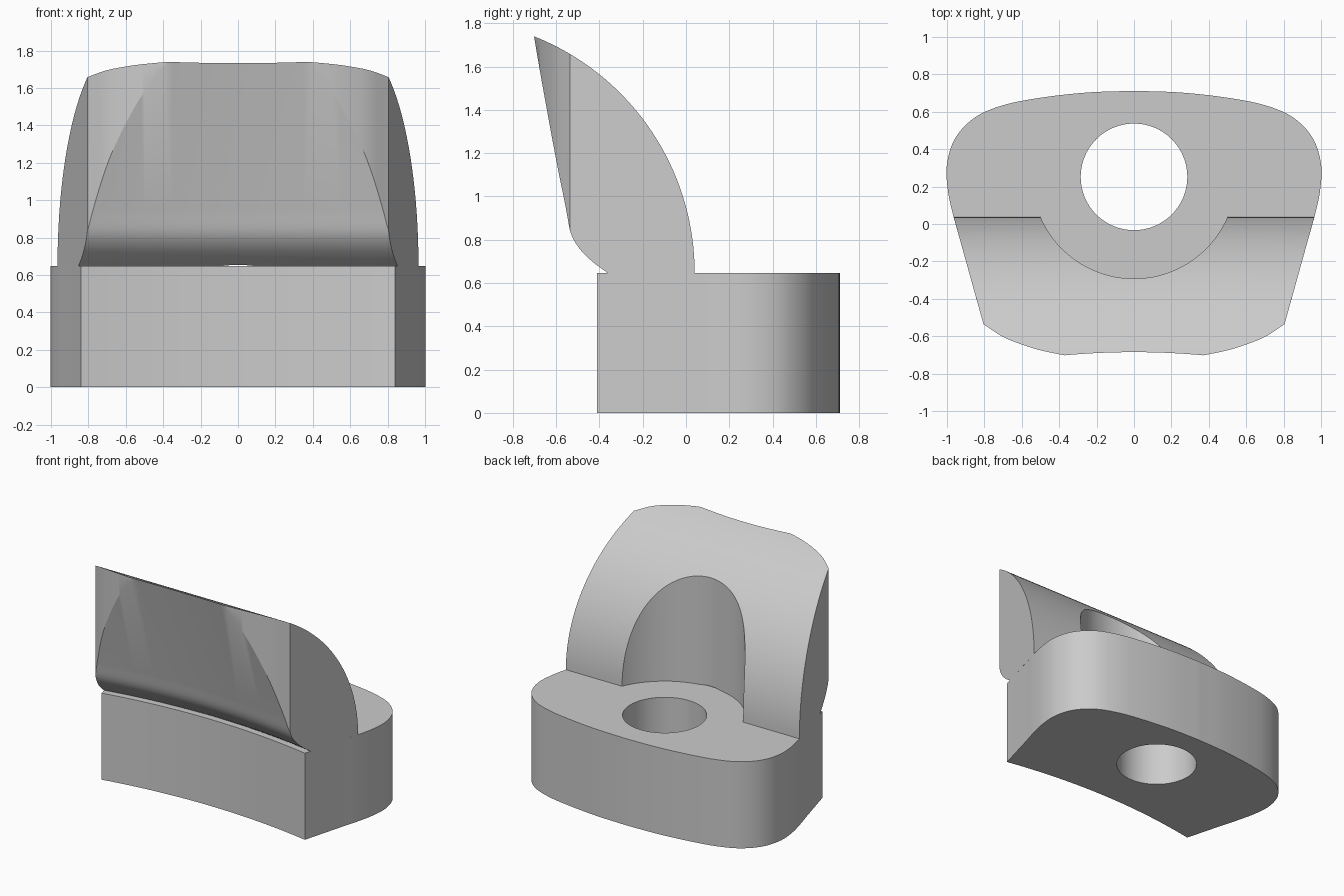
import bpy, bmesh, math
from mathutils import Vector

cube = bpy.data.objects.get("Cube")
if cube:
    bpy.data.objects.remove(cube, do_unlink=True)

TOP = 0.647          # top of the base
HOLE_Y = 0.252       # shared centre of bolt hole and pocket

grey = bpy.data.materials.new("plain_grey")
grey.use_nodes = True
grey.diffuse_color = (0.6, 0.6, 0.6, 1)
grey.node_tree.nodes["Principled BSDF"].inputs["Base Color"].default_value = (0.6, 0.6, 0.6, 1)


def spline(pts, steps=8):
    """Smooth curve through the points, end points included."""
    p = [Vector(q) for q in pts]
    p = [2 * p[0] - p[1]] + p + [2 * p[-1] - p[-2]]
    out = []
    for a, b, c, d in zip(p, p[1:], p[2:], p[3:]):
        for i in range(steps):
            t = i / steps
            out.append(0.5 * (2 * b + (c - a) * t + (2 * a - 5 * b + 4 * c - d) * t * t
                              + (3 * b - a - 3 * c + d) * t ** 3))
    return [tuple(v) for v in out] + [tuple(pts[-1])]


def mirrored(half):
    """Extend a curve that ends on x = 0 with its mirror image."""
    return half + [(-x, y) for x, y in reversed(half[:-1])]


def loft(name, sections):
    """Closed solid through matching cross-sections."""
    bm = bmesh.new()
    rings = [[bm.verts.new(co) for co in s] for s in sections]
    for r, s in zip(rings, rings[1:]):
        for i in range(len(r)):
            j = (i + 1) % len(r)
            bm.faces.new((r[i], r[j], s[j], s[i]))
    bm.faces.new(rings[0])
    bm.faces.new(rings[-1])
    bmesh.ops.recalc_face_normals(bm, faces=bm.faces)
    mesh = bpy.data.meshes.new(name)
    bm.to_mesh(mesh)
    bm.free()
    mesh.materials.append(grey)
    ob = bpy.data.objects.new(name, mesh)
    bpy.context.collection.objects.link(ob)
    return ob


def prism(name, outline, z0, z1):
    return loft(name, [[(x, y, z) for x, y in outline] for z in (z0, z1)])


def cylinder(name, radius, z0, z1, sides=96):
    ring = [(radius * math.cos(2 * math.pi * i / sides),
             HOLE_Y + radius * math.sin(2 * math.pi * i / sides)) for i in range(sides)]
    return prism(name, ring, z0, z1)


def cut(ob, tool, operation='DIFFERENCE'):
    """Apply a boolean, then discard the tool."""
    tool.hide_render = True
    bpy.context.view_layer.objects.active = ob
    mod = ob.modifiers.new("cut", 'BOOLEAN')
    mod.operation, mod.solver, mod.object = operation, 'EXACT', tool
    bpy.ops.object.modifier_apply(modifier=mod.name)
    bpy.data.objects.remove(tool, do_unlink=True)


def bow(x):
    """Backward bow of the concave front."""
    return 0.078 * (1 - (x / 0.84) ** 2)


# base: concave front, tapering sides, rounded back, bolt hole
back = spline([(0.925, -0.1), (0.965, 0.04), (0.995, 0.18), (1.0, 0.32), (0.955, 0.46),
               (0.85, 0.57), (0.7, 0.635), (0.5, 0.675), (0.25, 0.703), (0, 0.712)])
front = [(0.84 * i / 16, -0.41 + bow(0.84 * i / 16)) for i in range(-16, 16)]
base = prism("base", front + [(0.84, -0.41)] + mirrored(back)[:-1] + [(-0.925, -0.1)], 0, TOP)
cut(base, cylinder("hole_cutter", 0.285, -0.2, 1))

# upright: arched back profile trimmed to the plan outline
R = 1.175
arc = [(0.04 - R + R * math.cos(math.radians(a)), TOP + R * math.sin(math.radians(a)))
       for a in range(0, 83, 2)]
profile = arc + [(arc[-1][0], TOP)]
upright = loft("upright", [[(x, y, z) for y, z in profile] for x in (-1.2, 1.2)])
lip = spline([(0.805, -0.535), (0.71, -0.598), (0.62, -0.637), (0.5, -0.675),
              (0.35, -0.705), (0.2, -0.72), (0, -0.728)])
plan = mirrored([(0.993, 0.14), (0.965, 0.04)] + lip)
cut(upright, prism("plan_cutter", plan, 0.4, 2.1), 'INTERSECT')

# hollowed front that curls in at the bottom and follows the bow
curl = spline([(-0.29, 0.6), (-0.36, TOP), (-0.435, 0.7), (-0.497, 0.76), (-0.538, 0.83),
               (-0.565, 0.94)], 6) + [(-0.83, 2.0)]
xs = [i / 20 for i in range(-22, 23)]
hollow = [[(x, -1.6, 0.6)] + [(x, y + bow(x), z) for y, z in curl] + [(x, -1.6, 2.0)] for x in xs]
cut(upright, loft("hollow_cutter", hollow))

# round pocket above the bolt hole
cut(upright, cylinder("pocket_cutter", 0.544, 0.4, 2.2))

# smooth shading with crisp edges
for ob in (base, upright):
    bpy.ops.object.select_all(action='DESELECT')
    ob.select_set(True)
    bpy.context.view_layer.objects.active = ob
    bpy.ops.object.shade_smooth_by_angle(angle=math.radians(25))
